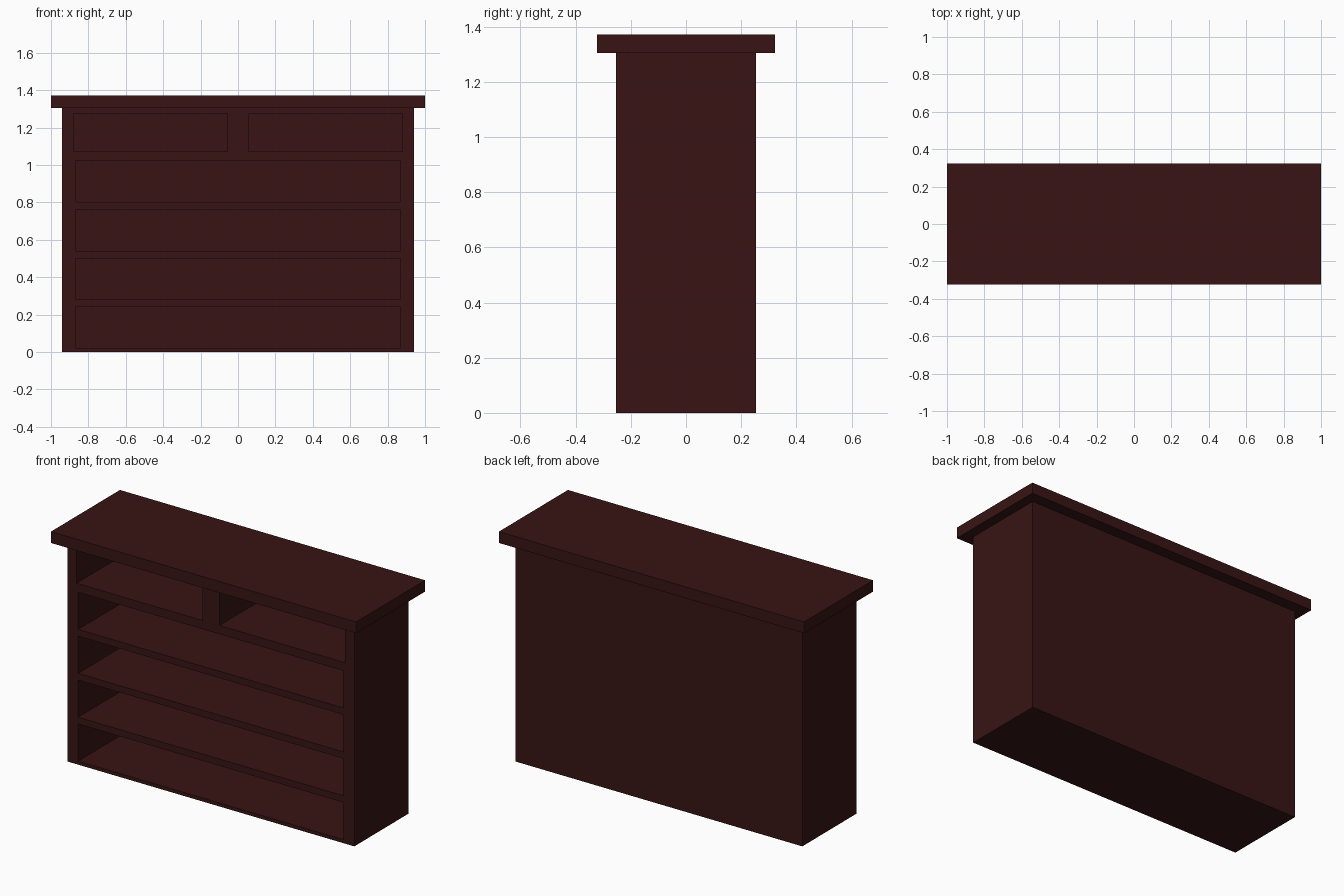
import bpy
import bmesh

if "Cube" in bpy.data.objects:
    bpy.data.objects.remove(bpy.data.objects["Cube"])


def add_box(bm, x0, x1, y0, y1, z0, z1):
    """Add an axis-aligned box given by its limits."""
    verts = bmesh.ops.create_cube(bm, size=1)["verts"]
    for v in verts:
        v.co.x = x1 if v.co.x > 0 else x0
        v.co.y = y1 if v.co.y > 0 else y0
        v.co.z = z1 if v.co.z > 0 else z0


def make_object(name, boxes, mat=None):
    bm = bmesh.new()
    for b in boxes:
        add_box(bm, *b)
    mesh = bpy.data.meshes.new(name)
    bm.to_mesh(mesh)
    bm.free()
    obj = bpy.data.objects.new(name, mesh)
    bpy.context.collection.objects.link(obj)
    if mat:
        mesh.materials.append(mat)
    return obj


wood = bpy.data.materials.new("dark_mahogany")
wood.diffuse_color = (0.04, 0.007, 0.007, 1)
wood.use_nodes = True
wood.node_tree.nodes["Principled BSDF"].inputs["Base Color"].default_value = wood.diffuse_color

# Overhanging top slab
make_object("top_slab", [(-1, 1, -0.323, 0.323, 1.305, 1.372)], wood)

# Cabinet body
body = make_object("cabinet_body", [(-0.94, 0.94, -0.254, 0.254, 0, 1.305)], wood)

# Open compartments: four wide ones, plus two small ones at the top
FRONT, BACK = -0.4, 0.225
openings = [(-0.87, 0.87, FRONT, BACK, 0.021 + i * 0.26, 0.241 + i * 0.26)
            for i in range(4)]
openings += [(-0.88, -0.056, FRONT, BACK, 1.072, 1.273),
             (0.056, 0.88, FRONT, BACK, 1.072, 1.273)]
cutter = make_object("compartment_cutter", openings, wood)
cutter.hide_render = True

# Carve the compartments and discard the cutter
mod = body.modifiers.new("compartments", "BOOLEAN")
mod.operation = "DIFFERENCE"
mod.solver = "EXACT"
mod.object = cutter
bpy.context.view_layer.objects.active = body
bpy.ops.object.modifier_apply(modifier=mod.name)
bpy.data.objects.remove(cutter)
